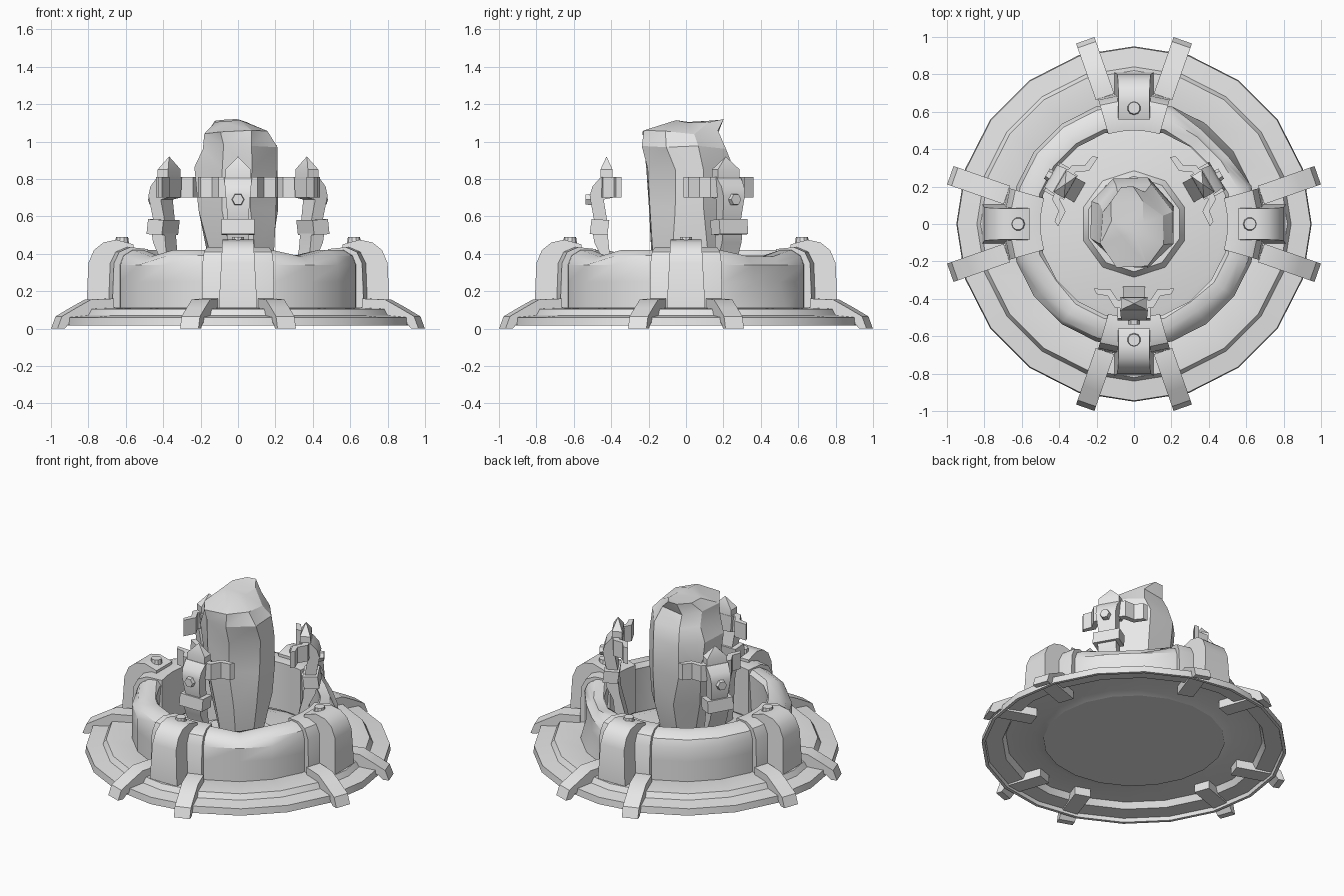
import bpy, bmesh, math, random
from mathutils import Matrix, Vector

if "Cube" in bpy.data.objects:
    bpy.data.objects.remove(bpy.data.objects["Cube"])

random.seed(4)
stone = bpy.data.materials.new("grey_stone")
stone.diffuse_color = (0.8, 0.8, 0.8, 1)
stone.use_nodes = True
stone.node_tree.nodes["Principled BSDF"].inputs["Base Color"].default_value = stone.diffuse_color


def finish(name, bm, angle=35):
    """Turn a bmesh into a named, shaded object."""
    bmesh.ops.recalc_face_normals(bm, faces=bm.faces)
    me = bpy.data.meshes.new(name)
    bm.to_mesh(me)
    bm.free()
    me.materials.append(stone)
    ob = bpy.data.objects.new(name, me)
    bpy.context.collection.objects.link(ob)
    bpy.ops.object.select_all(action='DESELECT')
    ob.select_set(True)
    bpy.context.view_layer.objects.active = ob
    bpy.ops.object.shade_smooth_by_angle(angle=math.radians(angle))
    return ob


def turn(ob, deg):
    ob.data.transform(Matrix.Rotation(math.radians(deg), 4, 'Z'))
    return ob


def revolve(name, profile, n, a0=0, a1=360, warp=None):
    """Spin a closed (radius, z) profile about z, full or as a capped arc."""
    bm = bmesh.new()
    full = a1 - a0 == 360
    rings = []
    for i in range(n if full else n + 1):
        a = math.radians(a0 + (a1 - a0) * i / n)
        ring = []
        for j, (r, z) in enumerate(profile):
            if warp:
                r, z = warp(i, j, r, z)
            ring.append(bm.verts.new((r * math.cos(a), r * math.sin(a), z)))
        rings.append(ring)
    m = len(profile)
    for i in range(n):
        p, q = rings[i], rings[(i + 1) % len(rings)]
        for j in range(m):
            k = (j + 1) % m
            bm.faces.new((p[j], p[k], q[k], q[j]))
    if not full:
        bm.faces.new(rings[0])
        bm.faces.new(rings[-1])
    return finish(name, bm)


def prism(name, pts, axis, lo, hi, taper=None):
    """Extrude a closed profile: axis X takes (y, z) points, axis Z takes (x, y)."""
    bm = bmesh.new()
    ends = []
    for d in (lo, hi):
        row = []
        for u, v in pts:
            s = taper(v) if taper else 1
            row.append(bm.verts.new((d * s, u, v) if axis == 'X' else (u, v, d)))
        ends.append(row)
    bm.faces.new(ends[0])
    bm.faces.new(ends[1])
    for j in range(len(pts)):
        k = (j + 1) % len(pts)
        bm.faces.new((ends[0][j], ends[0][k], ends[1][k], ends[1][j]))
    return finish(name, bm)


def cylinder(name, r, h, n, matrix):
    bm = bmesh.new()
    bmesh.ops.create_cone(bm, cap_ends=True, segments=n, radius1=r, radius2=r * 0.85,
                          depth=h, matrix=matrix)
    return finish(name, bm)


# Hollow stepped base skirt
revolve("base_skirt", [(.95, .015), (.945, .06), (.84, .07), (.82, .105), (.62, .115),
                       (.55, .09), (.55, .065), (.62, .085), (.80, .085), (.82, .045),
                       (.925, .04), (.93, .015)], 20)


# Basin wall, chipped along the rim in places
def chip(i, j, r, z):
    if j in (3, 4, 5) and i in (2, 3, 12, 17):
        z -= .035
        r -= .015
    if i in (2, 3) and j in (1, 2, 3):
        r -= .04
    return r, z


revolve("basin_wall", [(.66, .10), (.66, .25), (.66, .34), (.64, .39), (.59, .42),
                       (.53, .42), (.51, .39), (.53, .08)], 20, warp=chip)

# Basin floor and pedestal
cylinder("basin_floor", .565, .025, 20, Matrix.Translation((0, 0, .0775)))
cylinder("pedestal", .30, .06, 10, Matrix.Translation((0, 0, .10)))

# Four buttresses, each with a sleeve, a core, a knob and two splayed legs
for k in range(4):
    rot = 90 * k
    revolve("buttress_sleeve", [(.50, .10), (.50, .425), (.60, .435), (.66, .41),
                                (.69, .35), (.70, .10)], 4, rot - 106, rot - 74)
    turn(prism("buttress_core", [(-.56, .11), (-.56, .45), (-.65, .475), (-.72, .46),
                                 (-.77, .42), (-.80, .35), (-.81, .11)], 'X', -.10, .10,
               lambda z: 1.03 - .55 * (z - .11)), rot)
    turn(cylinder("buttress_knob", .038, .04, 10, Matrix.Translation((0, -.62, .47))), rot)
    for side in (-1, 1):
        leg = prism("splayed_leg", [(0, .16), (-.13, .155), (-.215, .11), (-.295, .065),
                                    (-.32, .0), (-.28, .0), (-.25, .03), (0, .03)],
                    'X', -.052, .052)
        turn(leg, side * 19.3)
        leg.data.transform(Matrix.Translation((side * .155, -.68, 0)))
        turn(leg, rot)

# Three clamps standing around the crystal
for rot in (0, 120, 240):
    turn(prism("clamp_leg", [(-.50, .52), (-.49, .46), (-.45, .38), (-.42, .065), (-.33, .065),
                             (-.38, .30), (-.41, .42), (-.42, .52)], 'X', -.06, .06), rot)
    turn(prism("clamp_collar", [(-.515, .505), (-.505, .585), (-.41, .58), (-.42, .50)],
               'X', -.087, .087), rot)
    turn(prism("clamp_panel", [(-.49, .57), (-.515, .71), (-.50, .76), (-.46, .805),
                               (-.39, .81), (-.39, .70), (-.44, .69), (-.42, .57)],
               'X', -.075, .075, lambda z: .72 + 1.15 * (z - .57)), rot)
    turn(cylinder("clamp_bolt", .036, .04, 6,
                  Matrix.Translation((0, -.518, .69)) @ Matrix.Rotation(math.pi / 2, 4, 'X')
                  @ Matrix.Rotation(math.pi / 6, 4, 'Z')), rot)
    # Pointed finial: a small block rising to an apex
    bm = bmesh.new()
    bmesh.ops.create_cube(bm, size=1, matrix=Matrix.Translation((0, -.425, .815))
                          @ Matrix.Diagonal((.135, .065, .07, 1)))
    top = max(bm.faces, key=lambda f: f.calc_center_median().z)
    bmesh.ops.poke(bm, faces=[top])
    apex = max(bm.verts, key=lambda v: (v.co.z, -abs(v.co.x)))
    apex.co.z = .92
    turn(finish("clamp_finial", bm), rot)
    # Bent gripping wings
    for s in (-1, 1):
        outer = [(.04, -.455), (.105, -.445), (.14, -.385), (.20, -.375)]
        inner = [(.215, -.345), (.125, -.35), (.085, -.41), (.04, -.41)]
        turn(prism("clamp_wing", [(s * x, y) for x, y in outer + inner], 'Z', .70, .81), rot)

# Rough-cut crystal: stacked irregular rings (z, x radius, y radius, x and y centre)
levels = [(.08, .12, .13, .02, 0), (.42, .185, .21, .015, .02), (.64, .215, .225, 0, .025),
          (.86, .225, .235, -.01, .015), (.97, .21, .235, .005, -.005),
          (1.05, .17, .215, -.01, -.03), (1.11, .09, .13, -.035, .07)]
bm = bmesh.new()
rows = []
for z, rx, ry, cx, cy in levels:
    row = []
    for i in range(8):
        a = math.radians(45 * i + 22.5) + random.uniform(-.1, .1)
        k = random.uniform(1.0, 1.07)
        row.append(bm.verts.new((cx + rx * k * math.cos(a), cy + ry * k * math.sin(a),
                                 z + random.uniform(-.012, .012) * (z > .1))))
    rows.append(row)
for p, q in zip(rows, rows[1:]):
    for i in range(8):
        j = (i + 1) % 8
        bm.faces.new((p[i], p[j], q[j], q[i]))
bm.faces.new(rows[0])
bm.faces.new(rows[-1])
bmesh.ops.triangulate(bm, faces=bm.faces)
finish("crystal", bm, 25)
